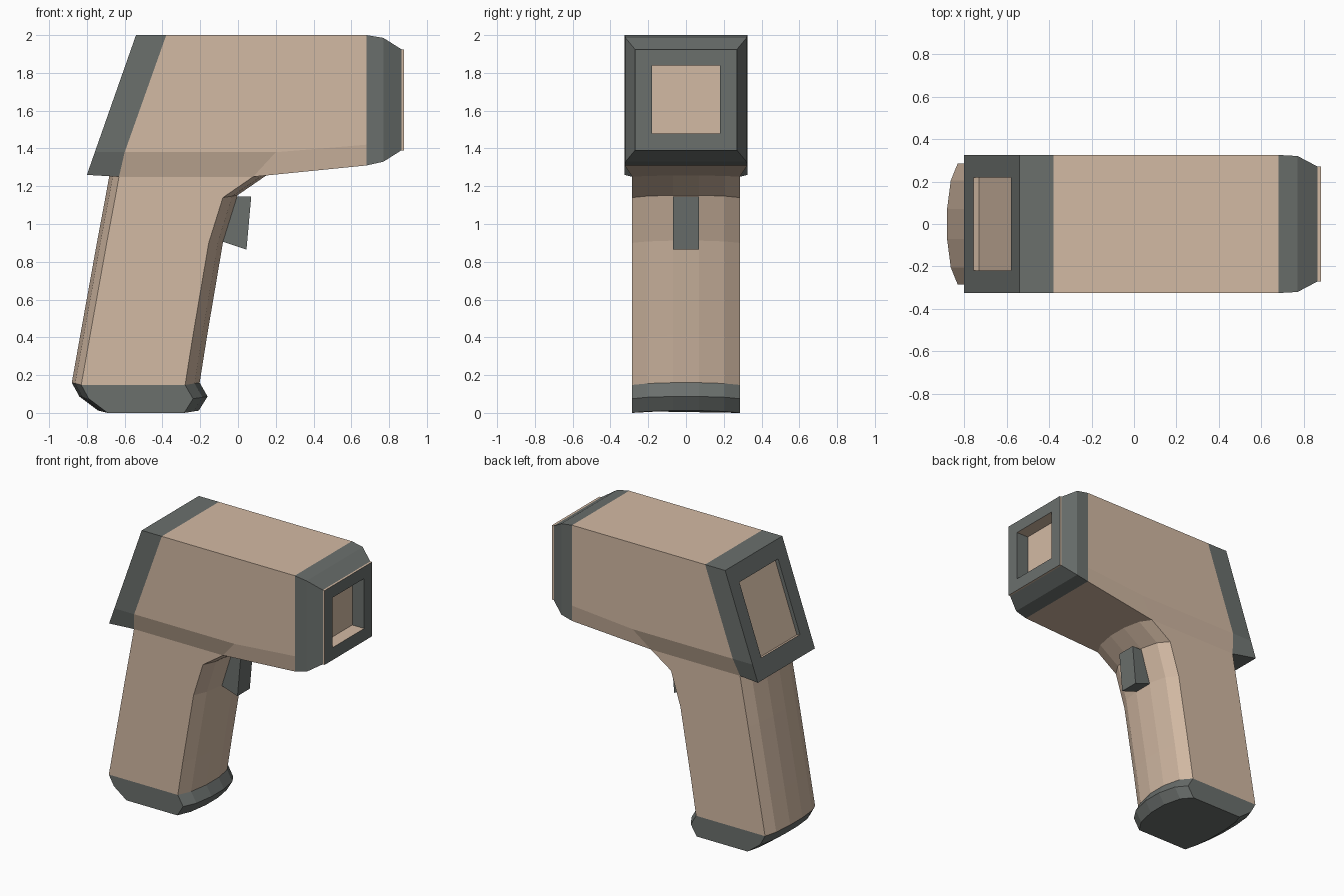
import bpy, bmesh
from mathutils import Vector

if "Cube" in bpy.data.objects:
    bpy.data.objects.remove(bpy.data.objects["Cube"])


def material(name, rgb):
    m = bpy.data.materials.new(name)
    m.diffuse_color = (*rgb, 1)
    m.use_nodes = True
    m.node_tree.nodes["Principled BSDF"].inputs["Base Color"].default_value = m.diffuse_color
    return m


MATS = [material("tan_plastic", (0.65, 0.49, 0.37)), material("dark_grey", (0.145, 0.16, 0.152))]
TAN, DARK = 0, 1


def finish(name, bm):
    bmesh.ops.recalc_face_normals(bm, faces=bm.faces)
    mesh = bpy.data.meshes.new(name)
    bm.to_mesh(mesh)
    bm.free()
    for m in MATS:
        mesh.materials.append(m)
    obj = bpy.data.objects.new(name, mesh)
    bpy.context.collection.objects.link(obj)
    return obj


def face(bm, verts, mat):
    f = bm.faces.new(verts)
    f.material_index = mat


def loft(bm, rings, mats):
    """Join rings of points with quads, one material per span."""
    loops = [[bm.verts.new(p) for p in r] for r in rings]
    for a, b, m in zip(loops, loops[1:], mats):
        n = len(a)
        for i in range(n):
            j = (i + 1) % n
            face(bm, (a[i], a[j], b[j], b[i]), m)
    return loops


def section(top, mid, bottom, yt, yb):
    half = [(top[0], -yt, top[1]), (mid[0], -yt, mid[1]), (bottom[0], -yb, bottom[1])]
    return half + [(x, -y, z) for x, y, z in reversed(half)]


def recessed_end(bm, loop, y, top, bottom, inward):
    """Dark frame around a sunken tan panel; side walls dark, top and bottom walls tan."""
    pts = [Vector((p[0], s * y, p[1])) for p, s in ((top, -1), (bottom, -1), (bottom, 1), (top, 1))]
    inner = [bm.verts.new(p) for p in pts]
    deep = [bm.verts.new(p + Vector(inward)) for p in pts]
    t0, m0, b0, b1, m1, t1 = loop
    for outer, i, j in (((t0, m0, b0), 0, 1), ((b0, b1), 1, 2), ((b1, m1, t1), 2, 3), ((t1, t0), 3, 0)):
        face(bm, (*outer, inner[j], inner[i]), DARK)
        face(bm, (inner[i], inner[j], deep[j], deep[i]), DARK if i in (0, 2) else TAN)
    face(bm, deep, TAN)


# Main housing: sections from slanted back to tapered nose
bm = bmesh.new()
loops = loft(bm, [
    section((-.54, 2.0), (-.758, 1.38), (-.80, 1.26), .325, .325),
    section((-.38, 2.0), (-.60, 1.38), (-.63, 1.25), .325, .285),
    section((.20, 2.0), (.20, 1.38), (.08, 1.25), .325, .285),
    section((.68, 2.0), (.68, 1.42), (.68, 1.31), .325, .325),
    section((.77, 1.985), (.77, 1.5), (.77, 1.33), .32, .32),
    section((.865, 1.925), (.865, 1.6), (.865, 1.39), .27, .27),
    section((.88, 1.925), (.88, 1.6), (.88, 1.39), .27, .27),
], [DARK, TAN, TAN, DARK, DARK, TAN])
recessed_end(bm, loops[0], .22, (-.58, 1.886), (-.755, 1.388), (.025, 0, -.009))
recessed_end(bm, loops[-1], .18, (.88, 1.84), (.88, 1.48), (-.095, 0, 0))
finish("housing", bm)


# Grip cross-section: flat sides with faceted bulges at back and front
def grip_ring(z, back, front):
    bulge = [(-.285, 0), (-.205, .65), (-.07, 1), (.07, 1), (.205, .65), (.285, 0)]
    ring = [(front + .077 * b, y, z + .012 * b) for y, b in bulge]
    return ring + [(back - .05 * b, y, z + .012 * b) for y, b in reversed(bulge)]


def grip_part(name, rings, mat):
    bm = bmesh.new()
    loops = loft(bm, [grip_ring(*r) for r in rings], [mat] * len(rings))
    face(bm, loops[0], mat)
    face(bm, loops[-1], mat)
    finish(name, bm)


grip_part("handle", [(1.29, -.622, .13), (1.25, -.63, .08), (1.14, -.65, -.08),
                     (.90, -.695, -.155), (.40, -.785, -.24), (.148, -.83, -.28)], TAN)
grip_part("handle_base", [(.148, -.83, -.28), (.075, -.79, -.238), (0, -.69, -.285)], DARK)

# Trigger
bm = bmesh.new()
profile = [(-.06, 1.145), (.07, 1.145), (.045, .865), (-.12, .92)]
loops = loft(bm, [[(x, y, z) for x, z in profile] for y in (-.07, .07)], [DARK])
for loop in loops:
    face(bm, loop, DARK)
finish("trigger", bm)
